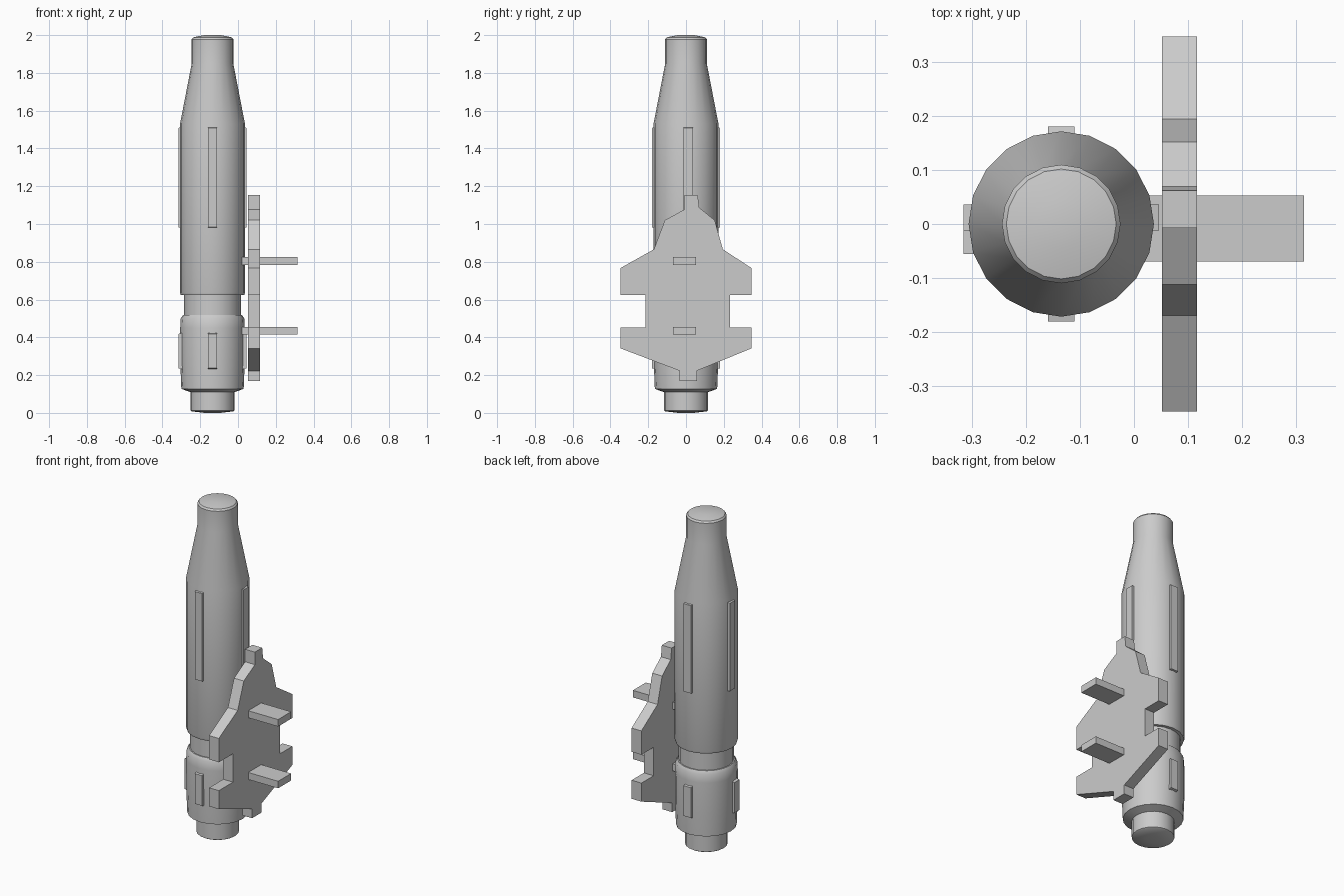
import bpy, bmesh, math
from mathutils import Vector

if "Cube" in bpy.data.objects:
    bpy.data.objects.remove(bpy.data.objects["Cube"])

CX = -0.135   # axis of the round body
SIDES = 20


def make_object(name, bm):
    bmesh.ops.recalc_face_normals(bm, faces=bm.faces[:])
    mesh = bpy.data.meshes.new(name)
    bm.to_mesh(mesh)
    bm.free()
    ob = bpy.data.objects.new(name, mesh)
    bpy.context.collection.objects.link(ob)
    return ob


def lathe(name, profile):
    bm = bmesh.new()
    rings = [[bm.verts.new((CX + r * math.cos(math.tau * i / SIDES),
                            r * math.sin(math.tau * i / SIDES), z))
              for i in range(SIDES)] for r, z in profile]
    for a, b in zip(rings, rings[1:]):
        for i in range(SIDES):
            j = (i + 1) % SIDES
            bm.faces.new((a[i], a[j], b[j], b[i]))
    bm.faces.new(rings[0][::-1])
    bm.faces.new(rings[-1])
    ob = make_object(name, bm)
    bpy.ops.object.select_all(action='DESELECT')
    ob.select_set(True)
    bpy.context.view_layer.objects.active = ob
    bpy.ops.object.shade_smooth_by_angle(angle=math.radians(30))
    return ob


def prism(name, outline, depth, place):
    """Extrude a 2D outline over a depth range; place maps (u, v, d) to xyz."""
    bm = bmesh.new()
    near, far = [[bm.verts.new(place(u, v, d)) for u, v in outline] for d in depth]
    bm.faces.new(near)
    bm.faces.new(far[::-1])
    n = len(outline)
    for i in range(n):
        j = (i + 1) % n
        bm.faces.new((near[i], far[i], far[j], near[j]))
    return make_object(name, bm)


# Round body: lower section, neck, barrel and tapered tip
lathe("body", [
    (0.04, 0.0), (0.11, 0.008), (0.116, 0.012), (0.116, 0.11), (0.165, 0.127),
    (0.17, 0.25), (0.171, 0.45), (0.168, 0.50), (0.157, 0.517), (0.15, 0.517),
    (0.15, 0.625), (0.168, 0.625), (0.172, 0.637), (0.172, 1.53), (0.11, 1.85),
    (0.11, 1.978), (0.102, 1.988), (0.045, 2.0)])


# Raised ribs on four sides; the side pairs sit slightly off centre
def ribs(name, z0, z1, side_offset, slope):
    half = 0.0245
    profile = [(0.14, z0), (0.181, z0 + slope), (0.181, z1 - slope), (0.14, z1)]
    for s, side in ((1, "a"), (-1, "b")):
        prism(f"{name}_x_{side}", profile, (side_offset - half, side_offset + half),
              lambda r, z, d: (CX + s * r, d, z))
        prism(f"{name}_y_{side}", profile, (-half, half),
              lambda r, z, d: (CX + d, s * r, z))


ribs("upper_rib", 0.975, 1.517, 0.012, 0.008)
ribs("lower_rib", 0.225, 0.43, -0.031, 0.012)

# Flat notched mounting plate
plate = [(-0.007, 1.153), (0.062, 1.153), (0.07, 1.087), (0.152, 1.02), (0.195, 0.866),
         (0.348, 0.766), (0.348, 0.623), (0.232, 0.623), (0.232, 0.453),
         (0.348, 0.453), (0.348, 0.342), (0.057, 0.223), (0.057, 0.168),
         (-0.034, 0.168), (-0.034, 0.223), (-0.348, 0.342), (-0.348, 0.453),
         (-0.214, 0.453), (-0.214, 0.623), (-0.348, 0.623), (-0.348, 0.766),
         (-0.17, 0.866), (-0.112, 1.02), (-0.007, 1.078)]
prism("mounting_plate", plate, (0.052, 0.117), lambda y, z, x: (x, y, z))

# Two pegs through the plate into the body
for name, z in (("upper_peg", 0.805), ("lower_peg", 0.435)):
    rect = [(-0.07, z - 0.021), (0.053, z - 0.021), (0.053, z + 0.021), (-0.07, z + 0.021)]
    prism(name, rect, (0.02, 0.315), lambda y, z, x: (x, y, z))
